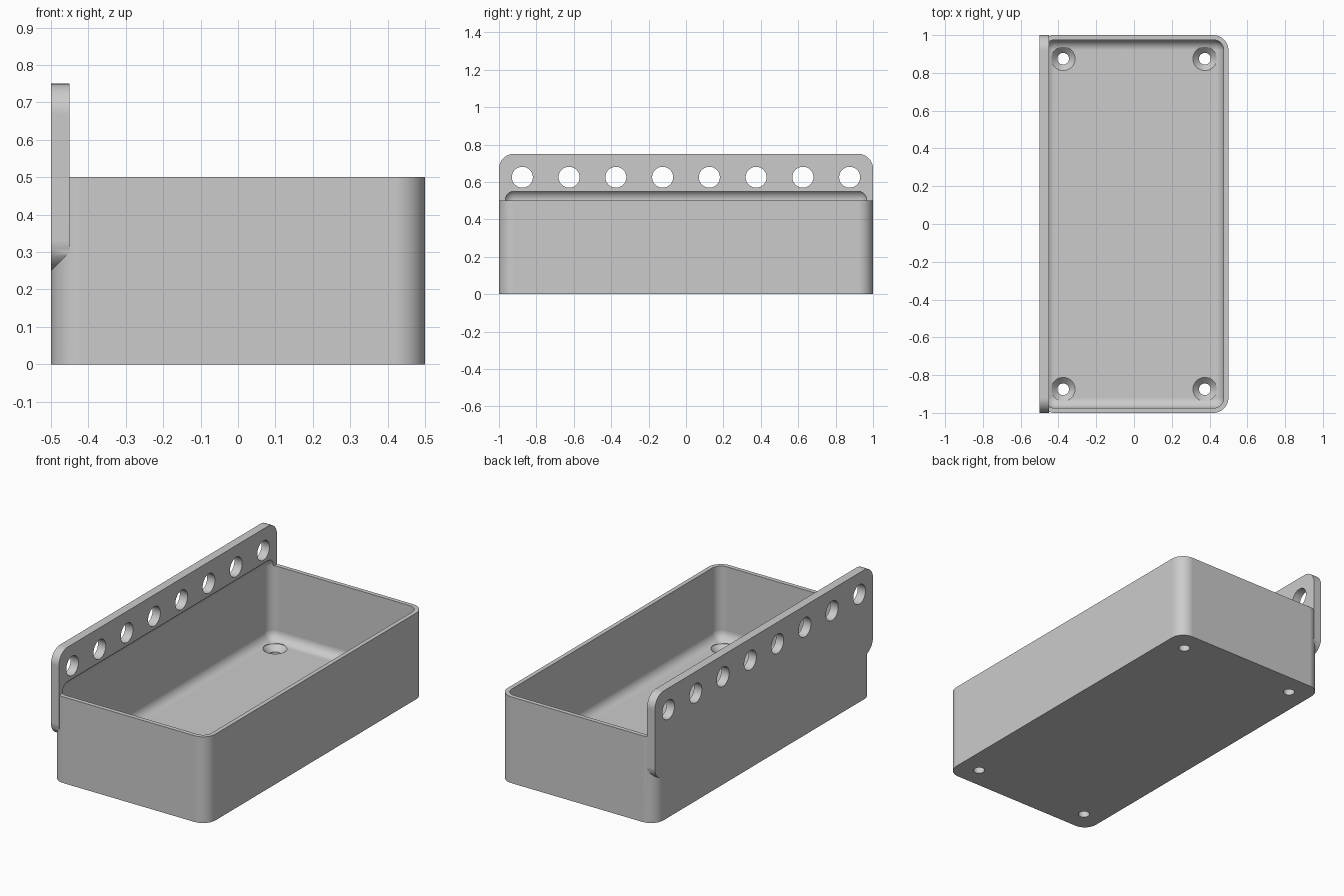
import bpy, bmesh, math
from mathutils import Matrix, Vector

if "Cube" in bpy.data.objects:
    bpy.data.objects.remove(bpy.data.objects["Cube"], do_unlink=True)

grey = bpy.data.materials.new("light grey")
grey.use_nodes = True
grey.diffuse_color = (0.6, 0.6, 0.6, 1)
grey.node_tree.nodes["Principled BSDF"].inputs["Base Color"].default_value = (0.6, 0.6, 0.6, 1)

CORNER = 0.08   # outer corner radius
WALL = 0.025    # wall thickness
FLOOR = 0.075   # floor thickness


def finish(name, bm):
    bmesh.ops.recalc_face_normals(bm, faces=bm.faces)
    mesh = bpy.data.meshes.new(name)
    bm.to_mesh(mesh)
    bm.free()
    mesh.materials.append(grey)
    ob = bpy.data.objects.new(name, mesh)
    bpy.context.collection.objects.link(ob)
    return ob


def rounded_block(name, low, high, radius, axis=None):
    """Block with rounded edges: those along one axis, or all of them."""
    low, high = Vector(low), Vector(high)
    bm = bmesh.new()
    bmesh.ops.create_cube(bm, size=1, matrix=Matrix.Translation((low + high) / 2)
                          @ Matrix.Diagonal((high - low).to_4d()))
    edges = [e for e in bm.edges if axis is None
             or abs((e.verts[0].co - e.verts[1].co).normalized()[axis]) > 0.9]
    bmesh.ops.bevel(bm, geom=edges, offset=radius, segments=12,
                    profile=0.5, affect='EDGES')
    return finish(name, bm)


def add_cone(bm, centre, r_low, r_high, depth, turn=Matrix()):
    bmesh.ops.create_cone(bm, cap_ends=True, segments=48, radius1=r_low,
                          radius2=r_high, depth=depth,
                          matrix=Matrix.Translation(centre) @ turn)


def combine(target, other, operation):
    mod = target.modifiers.new(operation.title(), 'BOOLEAN')
    mod.object, mod.operation, mod.solver = other, operation, 'EXACT'
    bpy.context.view_layer.objects.active = target
    bpy.ops.object.modifier_apply(modifier=mod.name)
    bpy.data.objects.remove(other, do_unlink=True)


# Outer tray block and upright mounting plate
tray = rounded_block("tray", (-0.5, -1, 0), (0.5, 1, 0.5), CORNER, axis=2)
plate = rounded_block("mounting_plate", (-0.5, -1, 0.25), (-0.45, 1, 0.75), CORNER, axis=0)
combine(tray, plate, 'UNION')

# Hollow inside, rounded all over and reaching slightly into the plate
hollow = rounded_block("hollow_cutter", (WALL - 0.5, WALL - 1, FLOOR),
                       (0.5 - WALL, 1 - WALL, 0.559), CORNER - WALL)
combine(tray, hollow, 'DIFFERENCE')

# Row of holes through the plate
bm = bmesh.new()
for i in range(8):
    add_cone(bm, (-0.475, -0.875 + 0.25 * i, 0.625), 0.056, 0.056, 0.2,
             Matrix.Rotation(math.pi / 2, 4, 'Y'))
combine(tray, finish("plate_hole_cutter", bm), 'DIFFERENCE')

# Countersunk screw holes in the floor
R_SCREW, R_HEAD = 0.031, 0.063
SINK = R_HEAD - R_SCREW
for part in ("shaft", "sink", "head"):
    bm = bmesh.new()
    for x in (-0.375, 0.375):
        for y in (-0.875, 0.875):
            if part == "shaft":
                add_cone(bm, (x, y, 0.05), R_SCREW, R_SCREW, 0.2)
            elif part == "sink":
                add_cone(bm, (x, y, FLOOR - SINK / 2), R_SCREW, R_HEAD, SINK)
            else:
                add_cone(bm, (x, y, FLOOR + 0.02), R_HEAD, R_HEAD, 0.04)
    combine(tray, finish(part + "_cutter", bm), 'DIFFERENCE')

# Smooth fillets, crisp edges, flat walls
bpy.ops.object.select_all(action='DESELECT')
tray.select_set(True)
bpy.context.view_layer.objects.active = tray
bpy.ops.object.shade_smooth_by_angle(angle=math.radians(30))
weighted = tray.modifiers.new("Weighted Normal", 'WEIGHTED_NORMAL')
weighted.keep_sharp = True
